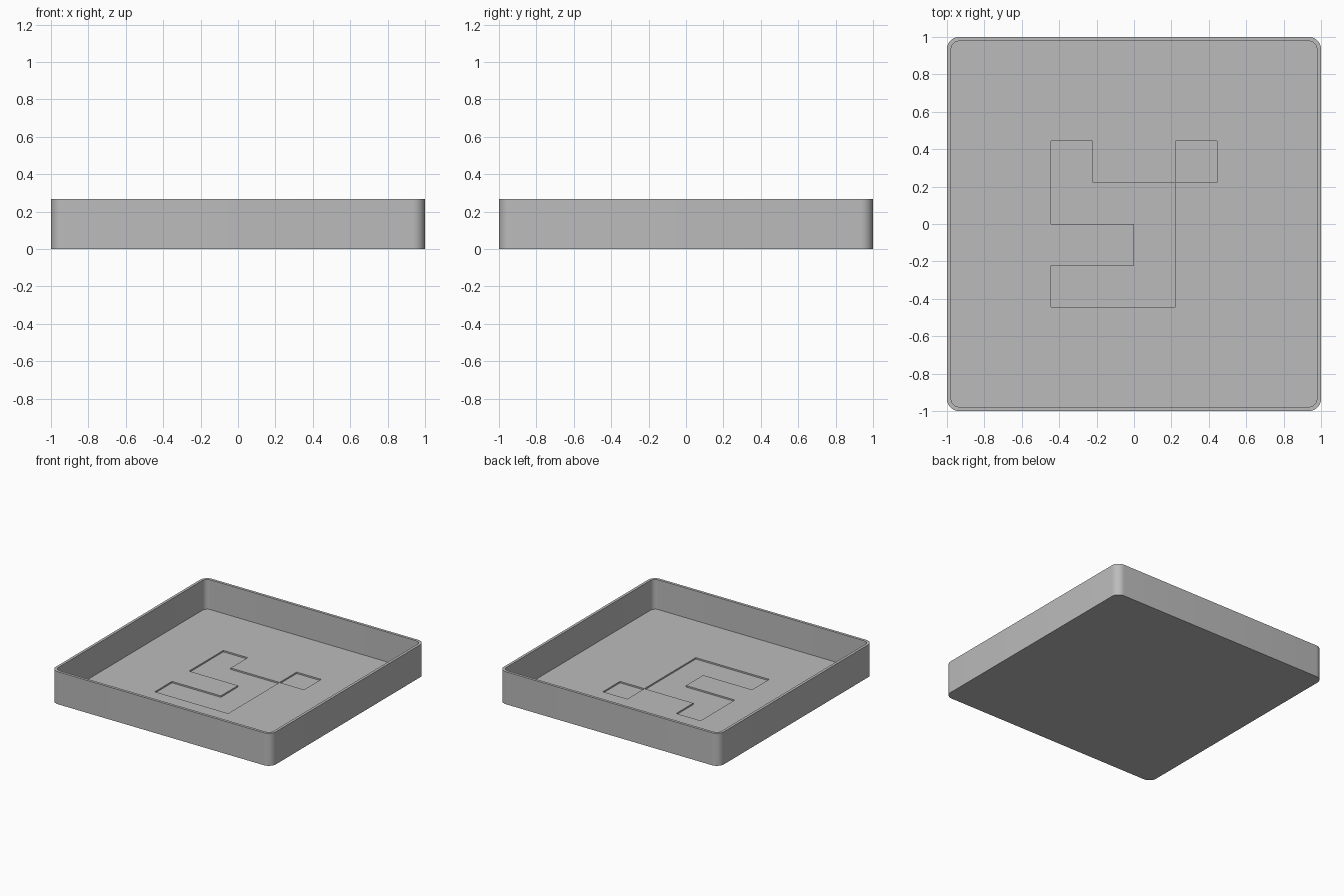
import bpy, bmesh, math

if "Cube" in bpy.data.objects:
    bpy.data.objects.remove(bpy.data.objects["Cube"])

CELL = 2 / 9          # one square of the floor pattern
WALL = 0.0225         # wall and floor thickness
HEIGHT = 0.267
RADIUS = 0.065
DEPTH = 0.012         # depth of the sunken cells

grey = bpy.data.materials.new("grey plastic")
grey.use_nodes = True
grey.diffuse_color = (0.5, 0.5, 0.5, 1)
bsdf = next(n for n in grey.node_tree.nodes if n.type == 'BSDF_PRINCIPLED')
bsdf.inputs["Base Color"].default_value = grey.diffuse_color


def make_object(name, bm):
    bmesh.ops.recalc_face_normals(bm, faces=bm.faces)
    mesh = bpy.data.meshes.new(name)
    bm.to_mesh(mesh)
    bm.free()
    obj = bpy.data.objects.new(name, mesh)
    bpy.context.collection.objects.link(obj)
    mesh.materials.append(grey)
    return obj


def rounded_ring(bm, half, radius, z, steps=10):
    """Ring of vertices along a square with rounded corners."""
    ring = []
    for corner, (sx, sy) in enumerate([(1, 1), (-1, 1), (-1, -1), (1, -1)]):
        for i in range(steps + 1):
            a = math.pi / 2 * (corner + i / steps)
            ring.append(bm.verts.new((sx * (half - radius) + radius * math.cos(a),
                                      sy * (half - radius) + radius * math.sin(a), z)))
    return ring


# Tray: outer wall, rim, inner wall and floor
bm = bmesh.new()
inner = (1 - WALL, RADIUS - WALL)
rings = [rounded_ring(bm, 1, RADIUS, 0), rounded_ring(bm, 1, RADIUS, HEIGHT),
         rounded_ring(bm, *inner, HEIGHT), rounded_ring(bm, *inner, WALL)]
for low, high in zip(rings, rings[1:]):
    for i in range(len(low)):
        j = (i + 1) % len(low)
        bm.faces.new((low[i], low[j], high[j], high[i]))
bm.faces.new(rings[0])
bm.faces.new(rings[-1])
tray = make_object("tray", bm)

# Square pocket in the tray floor
bm = bmesh.new()
bmesh.ops.create_cube(bm, size=1)
pocket = make_object("pocket_cutter", bm)
pocket.scale = (6 * CELL, 6 * CELL, 2 * DEPTH)
pocket.location.z = WALL
pocket.hide_render = True
pocket.hide_viewport = True
cut = tray.modifiers.new("pocket", 'BOOLEAN')
cut.operation = 'DIFFERENCE'
cut.solver = 'EXACT'
cut.object = pocket

# Flush insert with open cells, listed from the back row to the front row
PATTERN = ["X..X", "XXX.", "..X.", "XXX."]
bm = bmesh.new()
bmesh.ops.create_grid(bm, x_segments=6, y_segments=6, size=3 * CELL)
open_cells = []
for face in bm.faces:
    c = face.calc_center_median()
    col, row = math.floor(c.x / CELL + 2), math.floor(2 - c.y / CELL)
    if 0 <= col < 4 and 0 <= row < 4 and PATTERN[row][col] == "X":
        open_cells.append(face)
bmesh.ops.delete(bm, geom=open_cells, context='FACES')
for face in bm.faces:
    if face.normal.z < 0:
        face.normal_flip()
bmesh.ops.translate(bm, verts=bm.verts, vec=(0, 0, WALL))
walls = bmesh.ops.extrude_edge_only(bm, edges=[e for e in bm.edges if e.is_boundary])
bmesh.ops.translate(bm, vec=(0, 0, -DEPTH),
                    verts=[g for g in walls["geom"] if isinstance(g, bmesh.types.BMVert)])
insert = make_object("floor_insert", bm)

# Smooth the rounded corners, keep edges crisp
bpy.ops.object.select_all(action='DESELECT')
tray.select_set(True)
bpy.context.view_layer.objects.active = tray
bpy.ops.object.shade_smooth_by_angle(angle=math.radians(30))
